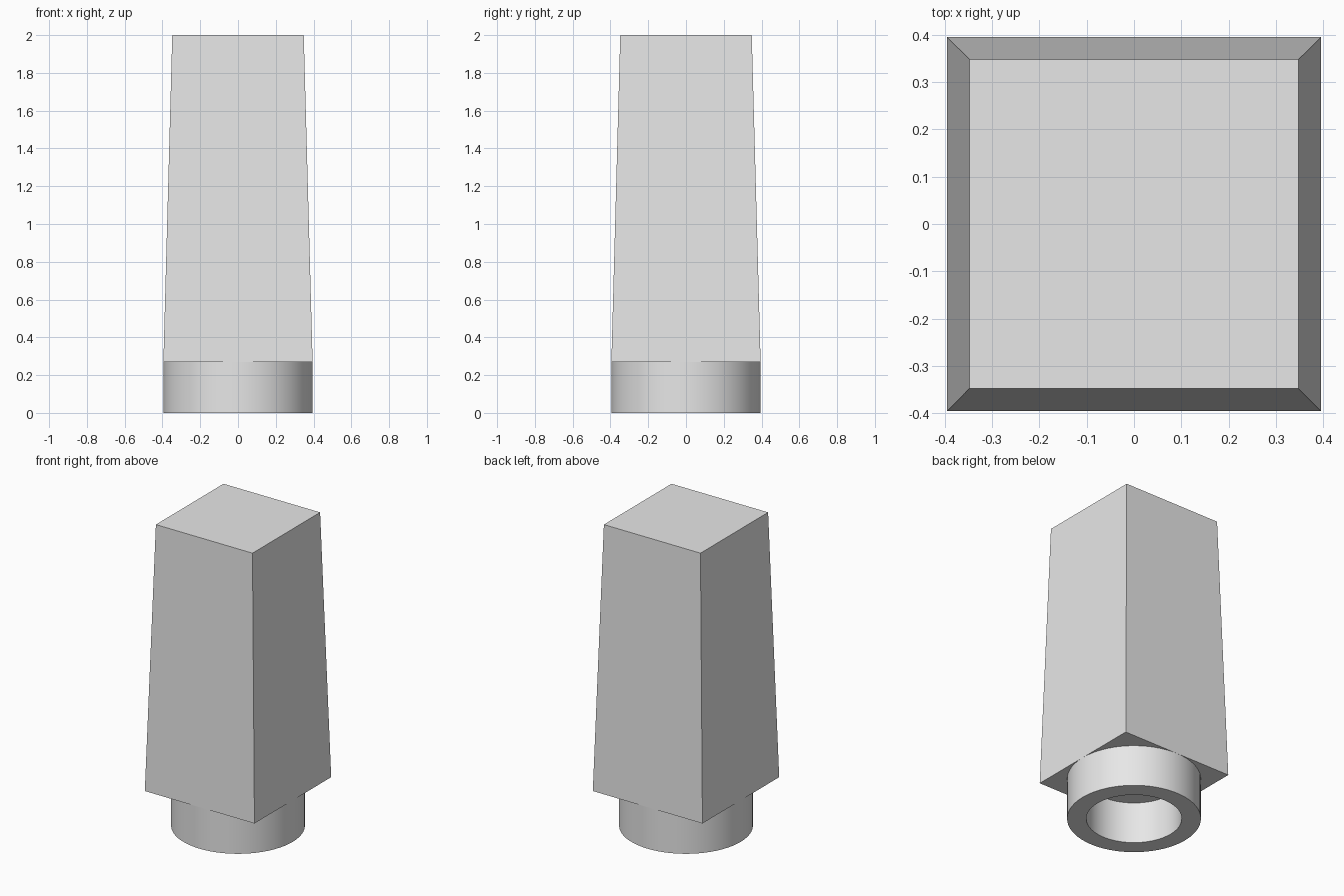
import bpy
import bmesh
import math

if "Cube" in bpy.data.objects:
    bpy.data.objects.remove(bpy.data.objects["Cube"], do_unlink=True)

JOINT_Z = 0.27      # where the collar meets the block
TOP_Z = 2.0
BASE_HALF = 0.395
TOP_HALF = 0.348
HOLE_RADIUS = 0.282

grey = bpy.data.materials.new("light_grey")
grey.use_nodes = True
grey.diffuse_color = (0.8, 0.8, 0.8, 1)
grey.node_tree.nodes["Principled BSDF"].inputs["Base Color"].default_value = grey.diffuse_color


def add_object(name, bm):
    bmesh.ops.recalc_face_normals(bm, faces=bm.faces)
    mesh = bpy.data.meshes.new(name)
    bm.to_mesh(mesh)
    bm.free()
    mesh.materials.append(grey)
    obj = bpy.data.objects.new(name, mesh)
    bpy.context.collection.objects.link(obj)
    return obj


# Tapered square block
bm = bmesh.new()
bmesh.ops.create_cube(bm, size=2)
for v in bm.verts:
    half, z = (TOP_HALF, TOP_Z) if v.co.z > 0 else (BASE_HALF, JOINT_Z)
    v.co = (v.co.x * half, v.co.y * half, z)
add_object("tapered_block", bm)

# Hollow round collar, revolved from its wall section
bm = bmesh.new()
section = [(HOLE_RADIUS, 0), (BASE_HALF, 0), (BASE_HALF, JOINT_Z), (HOLE_RADIUS, JOINT_Z)]
verts = [bm.verts.new((r, 0, z)) for r, z in section]
edges = [bm.edges.new((verts[i], verts[(i + 1) % 4])) for i in range(4)]
bmesh.ops.spin(bm, geom=verts + edges, cent=(0, 0, 0), axis=(0, 0, 1),
               angle=math.tau, steps=64, use_merge=True)
bmesh.ops.remove_doubles(bm, verts=bm.verts, dist=0.0001)
# The block's underside closes the top of the collar
bmesh.ops.delete(bm, geom=[f for f in bm.faces if f.calc_center_median().z > JOINT_Z - 0.01],
                 context="FACES")
collar = add_object("round_collar", bm)

bpy.ops.object.select_all(action="DESELECT")
collar.select_set(True)
bpy.context.view_layer.objects.active = collar
bpy.ops.object.shade_smooth_by_angle(angle=math.radians(30))
